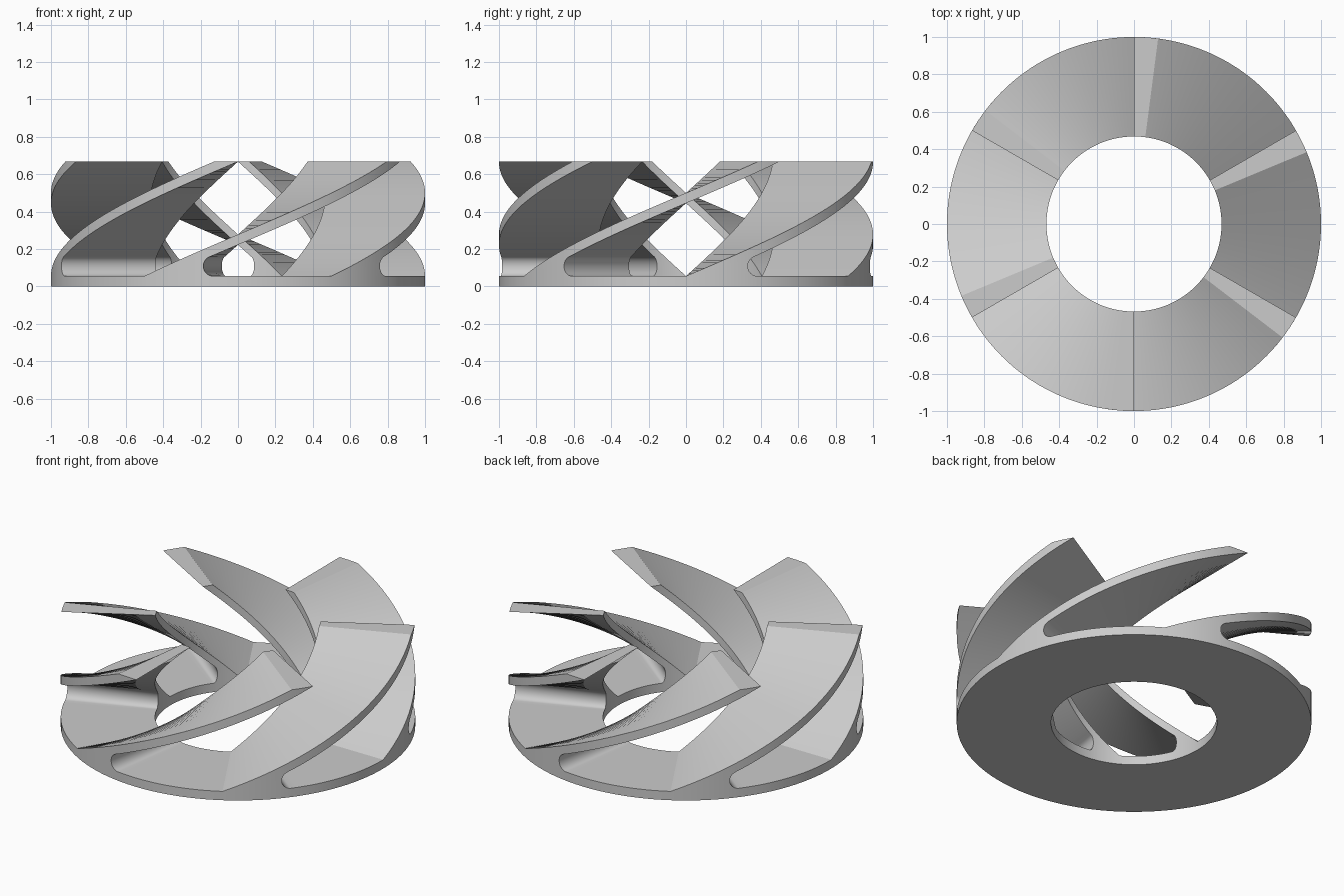
import bpy
import bmesh
from math import sin, cos, pi, radians, degrees, atan

cube = bpy.data.objects.get("Cube")
if cube:
    bpy.data.objects.remove(cube, do_unlink=True)

INNER, OUTER = 0.468, 1.0
BASE, TOP = 0.055, 0.667
BLADES = 6
TIP, LAND = 90.0, 7.4              # blade sweep and flat tip width, degrees
SLOPE = (TOP - BASE) / (TIP - LAND)
FILLET = 0.0535                    # radius of the slot end, at the rim
WALL = 19.3                        # angle of the slot end
CENTRE = WALL + degrees(FILLET)
MID = BASE + FILLET


def spread(a, b, n):
    return [a + (b - a) * i / n for i in range(n + 1)]


def ramp(a):
    return min(TOP, BASE + SLOPE * a)


def arc(start, end, n):
    """Points on the rounded slot end as (angle, height)."""
    return [(CENTRE + degrees(FILLET) * cos(t), MID + FILLET * sin(t))
            for t in spread(start, end, n)]


bm = bmesh.new()


def strip(columns, turn, top=True, bottom=True):
    """Radial solid through columns of (angle, low, high)."""
    def point(r, a, z):
        t = radians(a + turn)
        return bm.verts.new((r * cos(t), r * sin(t), z))

    for (a, la, ha), (b, lb, hb) in zip(columns, columns[1:]):
        quads = [[(OUTER, a, la), (OUTER, b, lb), (OUTER, b, hb), (OUTER, a, ha)],
                 [(INNER, b, lb), (INNER, a, la), (INNER, a, ha), (INNER, b, hb)]]
        if top:
            quads.append([(INNER, a, ha), (OUTER, a, ha), (OUTER, b, hb), (INNER, b, hb)])
        if bottom:
            quads.append([(OUTER, a, la), (INNER, a, la), (INNER, b, lb), (OUTER, b, lb)])
        for quad in quads:
            unique = list(dict.fromkeys((r, round(q, 5), round(z, 5)) for r, q, z in quad))
            if len(unique) > 2:
                bm.faces.new([point(*p) for p in unique])


# Profile pieces shared by every blade
root = [(a, BASE + FILLET * a / WALL) for a in spread(0, WALL, 10)]
lower_arc = arc(pi, 1.5 * pi, 8)
lean = atan(radians(1) ** -1 * SLOPE)
upper_arc = arc(pi, pi / 2 + lean, 7)
underside = [(a, ramp(a - LAND)) for a in
             spread(upper_arc[-1][0], TIP - LAND, 32)[1:] + spread(TIP - LAND, TIP, 4)[1:]]
floor = spread(CENTRE, 360 / BLADES, 20)

for k in range(BLADES):
    turn = k * 360 / BLADES
    # Ring base under the blade and under the open floor
    strip([(a, 0, BASE) for a, z in root + lower_arc[1:]], turn, top=False)
    strip([(a, 0, BASE) for a in floor], turn)
    # Blade foot and rounded slot end
    strip([(a, BASE, z) for a, z in root], turn, top=False, bottom=False)
    strip([(a, BASE, z) for a, z in lower_arc], turn, bottom=False)
    # Helical blade with its flat tip
    strip([(a, z, ramp(a)) for a, z in root], turn, bottom=False)
    strip([(a, z, ramp(a)) for a, z in upper_arc + underside], turn)

bmesh.ops.remove_doubles(bm, verts=bm.verts[:], dist=0.0001)
bmesh.ops.recalc_face_normals(bm, faces=bm.faces[:])

mesh = bpy.data.meshes.new("bladed_ring")
bm.to_mesh(mesh)
bm.free()
rotor = bpy.data.objects.new("bladed_ring", mesh)
bpy.context.collection.objects.link(rotor)

# Single plain grey
grey = bpy.data.materials.new("light_grey")
grey.use_nodes = True
colour = (0.6, 0.6, 0.6, 1)
grey.diffuse_color = colour
grey.node_tree.nodes["Principled BSDF"].inputs["Base Color"].default_value = colour
mesh.materials.append(grey)

bpy.ops.object.select_all(action='DESELECT')
rotor.select_set(True)
bpy.context.view_layer.objects.active = rotor
bpy.ops.object.shade_smooth_by_angle(angle=radians(20))
